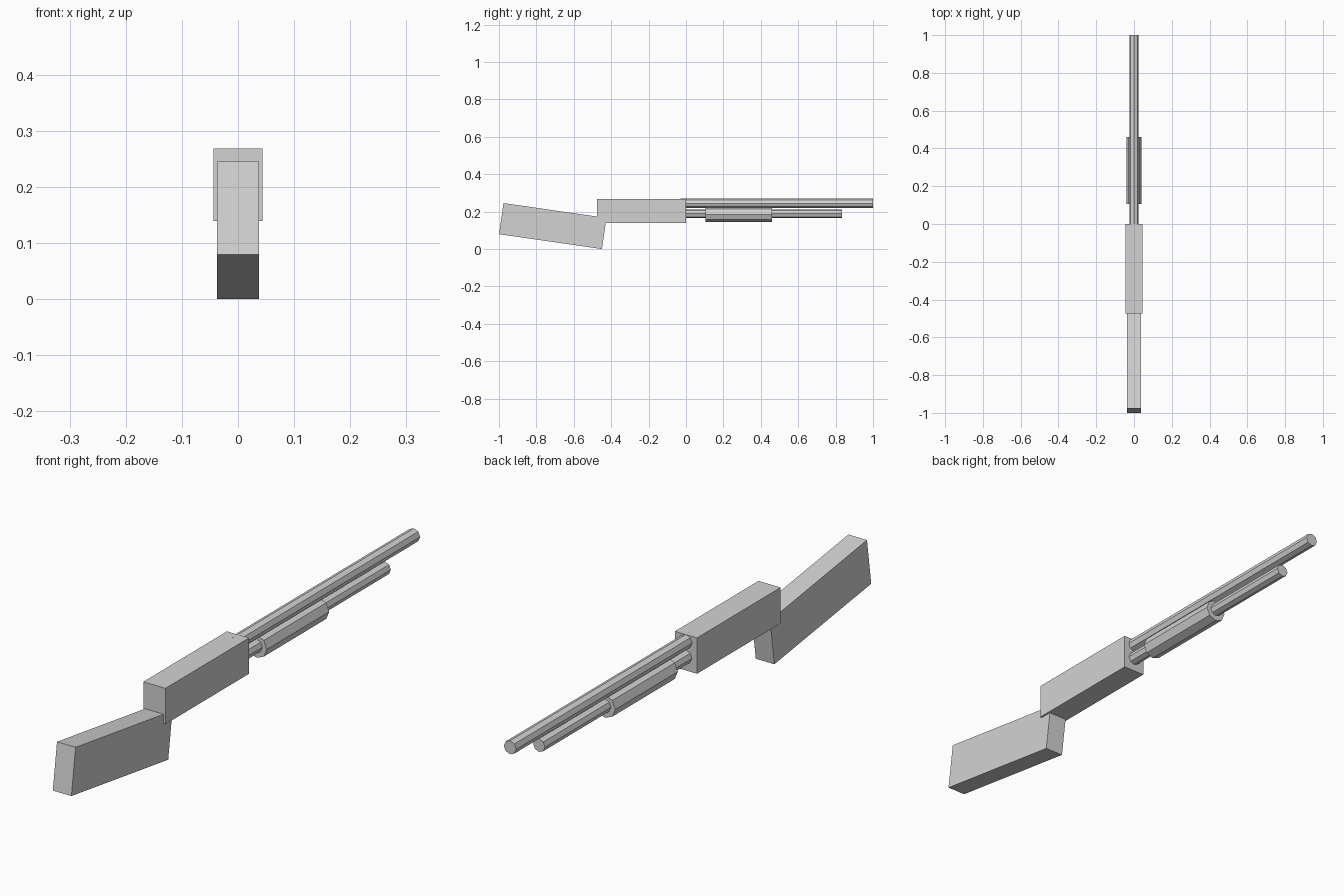
import bpy
from math import radians

if "Cube" in bpy.data.objects:
    bpy.data.objects.remove(bpy.data.objects["Cube"], do_unlink=True)

# One plain grey for every part
grey = bpy.data.materials.new("plain_grey")
grey.use_nodes = True
color = (0.65, 0.65, 0.65, 1)
grey.diffuse_color = color
grey.node_tree.nodes["Principled BSDF"].inputs["Base Color"].default_value = color


def finish(name):
    ob = bpy.context.object
    ob.name = name
    ob.data.materials.append(grey)
    return ob


def box(name, size, y, z, pitch=0):
    bpy.ops.mesh.primitive_cube_add(size=1, location=(0, y, z), rotation=(radians(pitch), 0, 0))
    ob = finish(name)
    ob.scale = size
    return ob


def tube(name, radius, start, end, z):
    # Octagonal cylinder along y with an edge on top
    bpy.ops.mesh.primitive_cylinder_add(
        vertices=8, radius=radius, depth=end - start,
        location=(0, (start + end) / 2, z), rotation=(radians(90), 0, 0))
    return finish(name)


# Body and tilted shoulder stock
box("receiver", (0.088, 0.475, 0.129), -0.2375, 0.204)
box("stock", (0.074, 0.556, 0.168), -0.7125, 0.123, -8.2)

# Barrel, magazine tube below it, and sliding fore-end
tube("barrel", 0.0245, -0.03, 1.0, 0.2445)
tube("magazine_tube", 0.0235, -0.03, 0.835, 0.189)
tube("fore_end", 0.041, 0.105, 0.46, 0.186)
